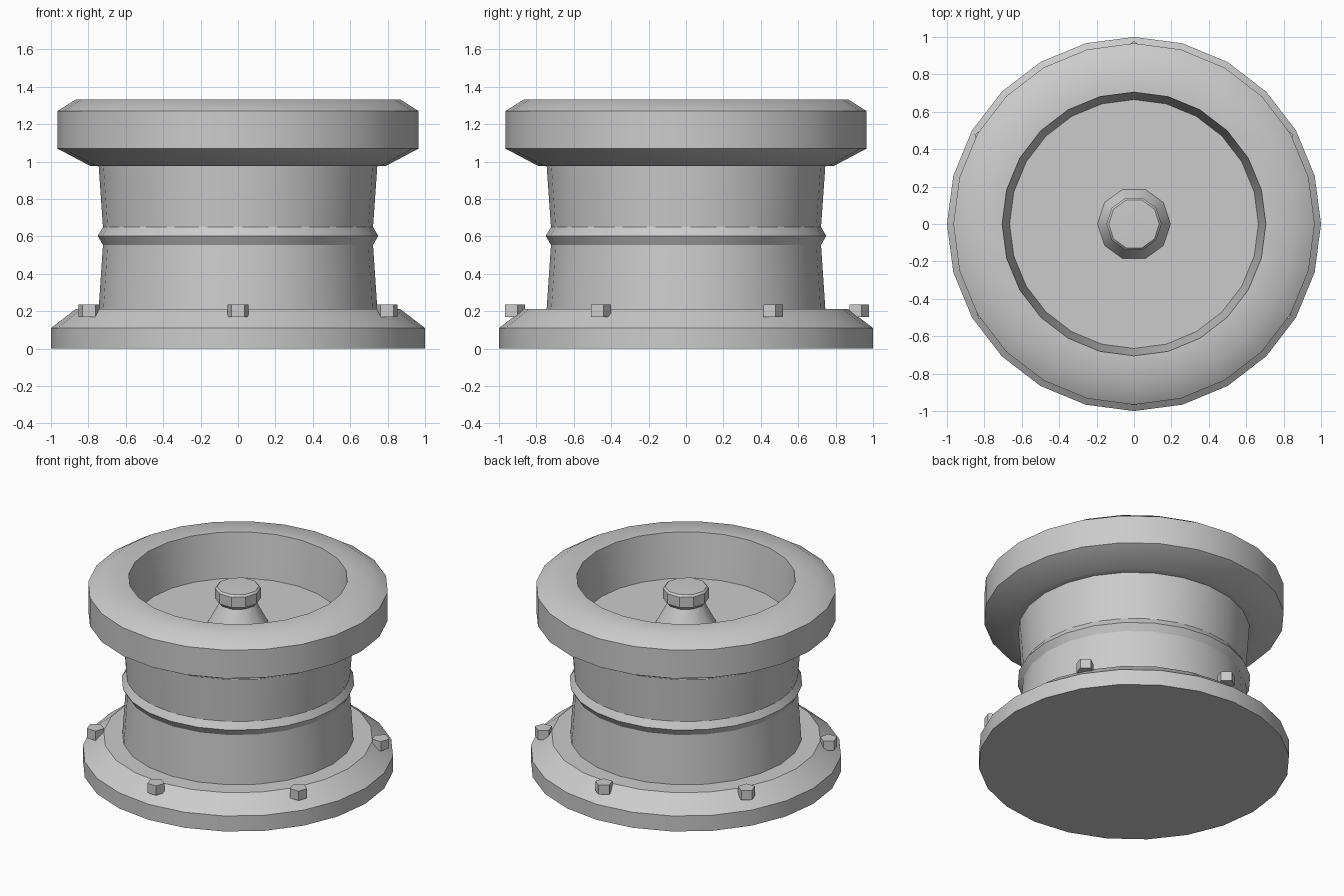
import bpy, bmesh, math

if "Cube" in bpy.data.objects:
    bpy.data.objects.remove(bpy.data.objects["Cube"])

grey = bpy.data.materials.new("plain_grey")
grey.diffuse_color = (0.6, 0.6, 0.6, 1)
grey.use_nodes = True
grey.node_tree.nodes["Principled BSDF"].inputs["Base Color"].default_value = grey.diffuse_color


def lathe(name, profile, sides, centre=(0, 0, 0), start=0.0, smooth=35):
    """Revolve (radius, height) points around z; radius 0 closes to a point."""
    bm = bmesh.new()
    rings = []
    for r, z in profile:
        if r == 0:
            rings.append([bm.verts.new((0, 0, z))] * sides)
        else:
            rings.append([bm.verts.new((r * math.cos(start + math.tau * i / sides),
                                        r * math.sin(start + math.tau * i / sides), z))
                          for i in range(sides)])
    for a, b in zip(rings, rings[1:]):
        for i in range(sides):
            j = (i + 1) % sides
            quad = list(dict.fromkeys((a[i], a[j], b[j], b[i])))
            bm.faces.new(quad)
    mesh = bpy.data.meshes.new(name)
    bm.to_mesh(mesh)
    bm.free()
    mesh.materials.append(grey)
    obj = bpy.data.objects.new(name, mesh)
    obj.location = centre
    bpy.context.collection.objects.link(obj)
    if smooth:
        bpy.ops.object.select_all(action='DESELECT')
        obj.select_set(True)
        bpy.context.view_layer.objects.active = obj
        bpy.ops.object.shade_smooth_by_angle(angle=math.radians(smooth))
    return obj


# Bevelled foot flange
lathe("base_flange", [(0, 0), (1, 0), (1, 0.11), (0.866, 0.213), (0.74, 0.213)], 24)

# Waisted drum with a raised belt
lathe("drum", [(0.745, 0.213), (0.722, 0.555), (0.75, 0.603), (0.722, 0.65),
               (0.745, 0.977)], 24, smooth=29)

# Thick upper rim with a recessed floor
lathe("upper_rim", [(0.74, 0.977), (0.79, 0.977), (0.966, 1.07), (0.966, 1.27),
                    (0.866, 1.333), (0.705, 1.333), (0.665, 1.023), (0, 1.023)], 24)

# Central knob on a flared stem
lathe("knob", [(0.195, 1.023), (0.118, 1.165), (0.128, 1.168), (0.147, 1.19),
               (0.147, 1.262), (0.135, 1.275), (0, 1.28)], 10)

# Six five-sided bolts around the foot
for k in range(6):
    a = math.radians(30 + 60 * k)
    lathe(f"bolt_{k + 1}", [(0, 0.17), (0.058, 0.17), (0.058, 0.237), (0, 0.237)], 5,
          (0.92 * math.cos(a), 0.92 * math.sin(a), 0), math.pi / 2, smooth=0)
